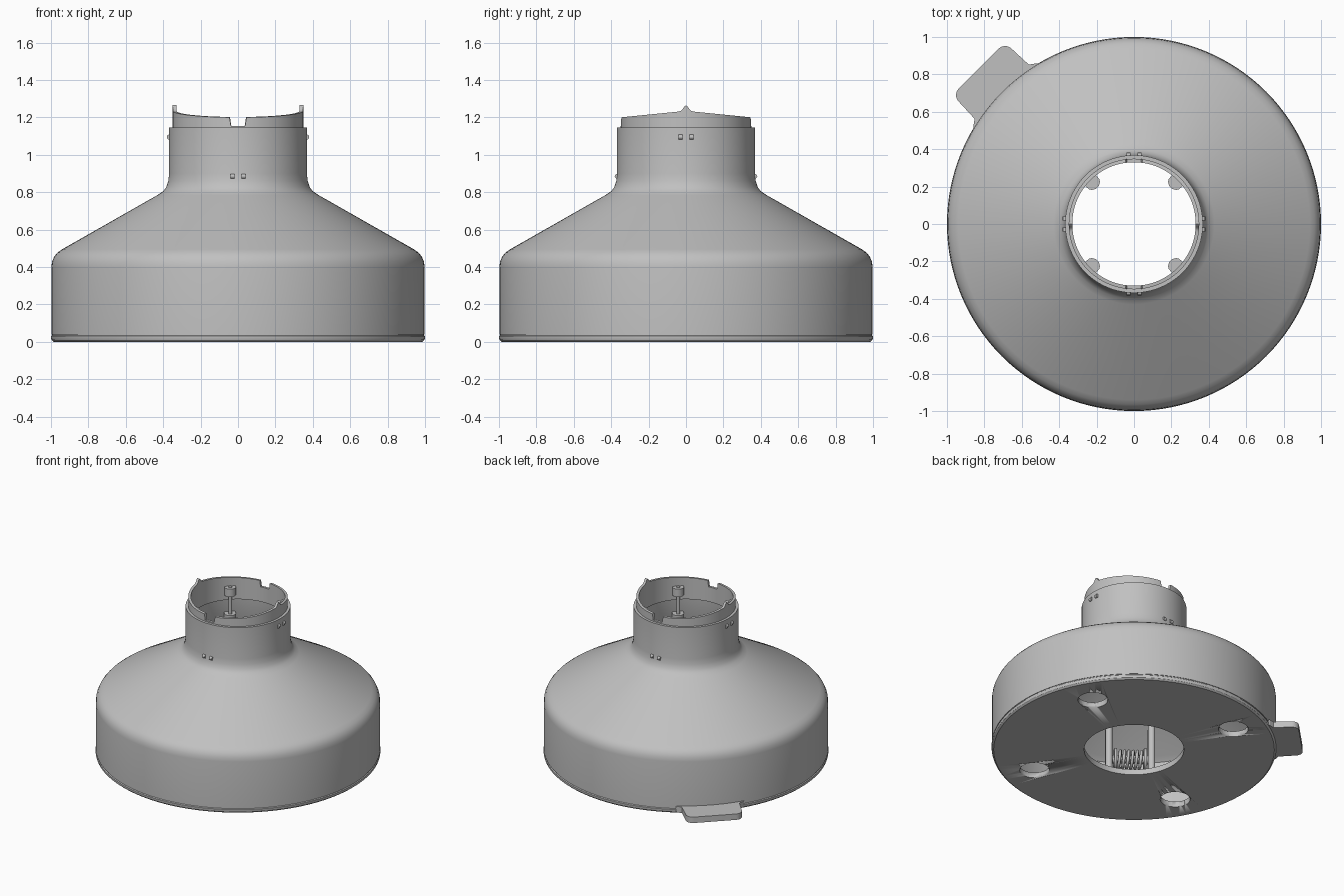
import bpy, bmesh, math
from math import sin, cos, pi, radians
from mathutils import Matrix, Vector

cube = bpy.data.objects.get("Cube")
if cube:
    bpy.data.objects.remove(cube, do_unlink=True)

grey = bpy.data.materials.new("light_grey")
grey.use_nodes = True
grey.diffuse_color = (0.53, 0.53, 0.53, 1)
grey.node_tree.nodes["Principled BSDF"].inputs["Base Color"].default_value = grey.diffuse_color


def finish(name, bm, matrix=None):
    """Turn a bmesh into a grey object with smooth shading and sharp edges."""
    bmesh.ops.recalc_face_normals(bm, faces=bm.faces)
    mesh = bpy.data.meshes.new(name)
    bm.to_mesh(mesh)
    bm.free()
    mesh.materials.append(grey)
    obj = bpy.data.objects.new(name, mesh)
    bpy.context.collection.objects.link(obj)
    if matrix:
        obj.matrix_world = matrix
    bpy.ops.object.select_all(action='DESELECT')
    obj.select_set(True)
    bpy.context.view_layer.objects.active = obj
    bpy.ops.object.shade_smooth_by_angle(angle=radians(30))
    return obj


def lathe(name, profile, steps=128, top=None):
    """Spin a closed (radius, z) profile; top() may reshape each vertex."""
    bm = bmesh.new()
    rings = [[bm.verts.new((r * cos(a), r * sin(a), z)) for r, z in profile]
             for a in (2 * pi * i / steps for i in range(steps))]
    n = len(profile)
    for i in range(steps):
        a, b = rings[i], rings[(i + 1) % steps]
        for j in range(n):
            k = (j + 1) % n
            bm.faces.new((a[j], b[j], b[k], a[k]))
    if top:
        for v in bm.verts:
            v.co.z = top(v.co)
    return finish(name, bm)


def cylinder(name, radius, length, matrix, sides=32):
    bm = bmesh.new()
    bmesh.ops.create_cone(bm, cap_ends=True, segments=sides, radius1=radius,
                          radius2=radius, depth=length)
    return finish(name, bm, matrix)


def prism(name, outline, z0, z1, matrix=None):
    """Extrude a flat outline upwards."""
    bm = bmesh.new()
    face = bm.faces.new([bm.verts.new((x, y, z0)) for x, y in outline])
    out = bmesh.ops.extrude_face_region(bm, geom=[face])
    for v in out["geom"]:
        if isinstance(v, bmesh.types.BMVert):
            v.co.z = z1
    return finish(name, bm, matrix)


def turn(degrees):
    return Matrix.Rotation(radians(degrees), 4, 'Z')


def move(x, y, z):
    return Matrix.Translation((x, y, z))


# Funnel-shaped hood with a rounded shoulder and neck
hood = [(0.998, 0.04), (0.998, 0.40), (0.994, 0.43), (0.982, 0.457), (0.965, 0.477),
        (0.94, 0.495), (0.43, 0.785), (0.40, 0.805), (0.383, 0.828), (0.373, 0.86),
        (0.368, 0.90), (0.368, 1.145)]
inside = [(0.348, 1.145), (0.348, 0.86), (0.385, 0.785), (0.93, 0.475),
          (0.965, 0.445), (0.975, 0.40), (0.975, 0.04)]
lathe("hood_shell", hood + inside)

# Base plate with a large centre opening and four round holes
base = lathe("base_plate", [(0.35, 0), (0.985, 0), (0.997, 0.01), (1, 0.02), (1, 0.03),
                            (0.994, 0.035), (0.994, 0.042), (0.35, 0.042)])
for k in range(4):
    cutter = cylinder("hole_cutter", 0.105, 0.3, turn(27.5 + 90 * k) @ move(0.755, 0, 0), 48)
    cutter.hide_render = True
    bpy.context.view_layer.objects.active = base
    cut = base.modifiers.new("hole", 'BOOLEAN')
    cut.operation, cut.solver, cut.object = 'DIFFERENCE', 'EXACT', cutter
    bpy.ops.object.modifier_apply(modifier=cut.name)
    bpy.data.objects.remove(cutter, do_unlink=True)


# Inner collar: sloping rim, two pointed catches and two notches
def collar_rim(p):
    if p.z < 1.19:
        return p.z
    if abs(p.x) < 0.04:
        return 1.155
    return 1.2 + 0.035 * (1 - abs(p.y) / 0.35) + 0.03 * math.exp(-(p.y / 0.018) ** 2)


lathe("neck_collar", [(0.349, 1.04), (0.349, 1.2), (0.33, 1.2), (0.33, 1.04)], 288, collar_rim)

# Lifting tab at the back corner, with rounded ends and flared root
tab = [(0.92, -0.26), (0.975, -0.24), (1.0, -0.205)]
for side in (-1, 1):
    for i in range(7):
        a = radians(-90 + 15 * i) if side < 0 else radians(15 * i)
        tab.append((1.125 + 0.05 * cos(a), side * 0.15 + 0.05 * sin(a)))
tab += [(1.0, 0.205), (0.975, 0.24), (0.92, 0.26)]
prism("lifting_tab", tab, 0.012, 0.058, turn(135))

# Pairs of small studs round the neck: low at front and back, high at the sides
for angle, z in ((0, 1.095), (180, 1.095), (90, 0.885), (270, 0.885)):
    for y in (-0.03, 0.03):
        cylinder("neck_stud", 0.013, 0.022,
                 turn(angle) @ move(0.368, y, z) @ Matrix.Rotation(pi / 2, 4, 'X'), 16)

# Guide rods held by rounded lugs inside the neck
lug = [(0.35, -0.04), (0.35, 0.04)]
lug += [(0.312 + 0.036 * cos(a), 0.04 * sin(a))
        for a in (radians(90 + 18 * i) for i in range(11))]
for angle in (45, 135, 225, 315):
    prism("upper_lug", lug, 1.085, 1.145, turn(angle))
    prism("lower_lug", lug, 0.89, 0.94, turn(angle))
    cylinder("guide_rod", 0.012, 0.24, turn(angle) @ move(0.312, 0, 1.03), 16)

# Spring mechanism standing inside the hood: side posts, axle and coil
frame = turn(233) @ move(0.52, 0, 0)
for y in (-0.15, 0.15):
    for x in (-0.03, 0.03):
        cylinder("spring_post", 0.025, 0.44, frame @ move(x, y, 0.26), 16)
    cylinder("spring_end_disc", 0.08, 0.02,
             frame @ move(0, y * 0.7, 0.22) @ Matrix.Rotation(pi / 2, 4, 'X'))
cylinder("spring_axle", 0.03, 0.3, frame @ move(0, 0, 0.22) @ Matrix.Rotation(pi / 2, 4, 'X'))

curve = bpy.data.curves.new("coil_spring", 'CURVE')
curve.dimensions = '3D'
curve.bevel_depth, curve.bevel_resolution = 0.011, 2
line = curve.splines.new('POLY')
steps, turns = 120, 6
line.points.add(steps)
for i, point in enumerate(line.points):
    a = 2 * pi * turns * i / steps
    point.co = (0.06 * cos(a), -0.09 + 0.18 * i / steps, 0.22 + 0.06 * sin(a), 1)
curve.materials.append(grey)
coil = bpy.data.objects.new("coil_spring", curve)
coil.matrix_world = frame
bpy.context.collection.objects.link(coil)
